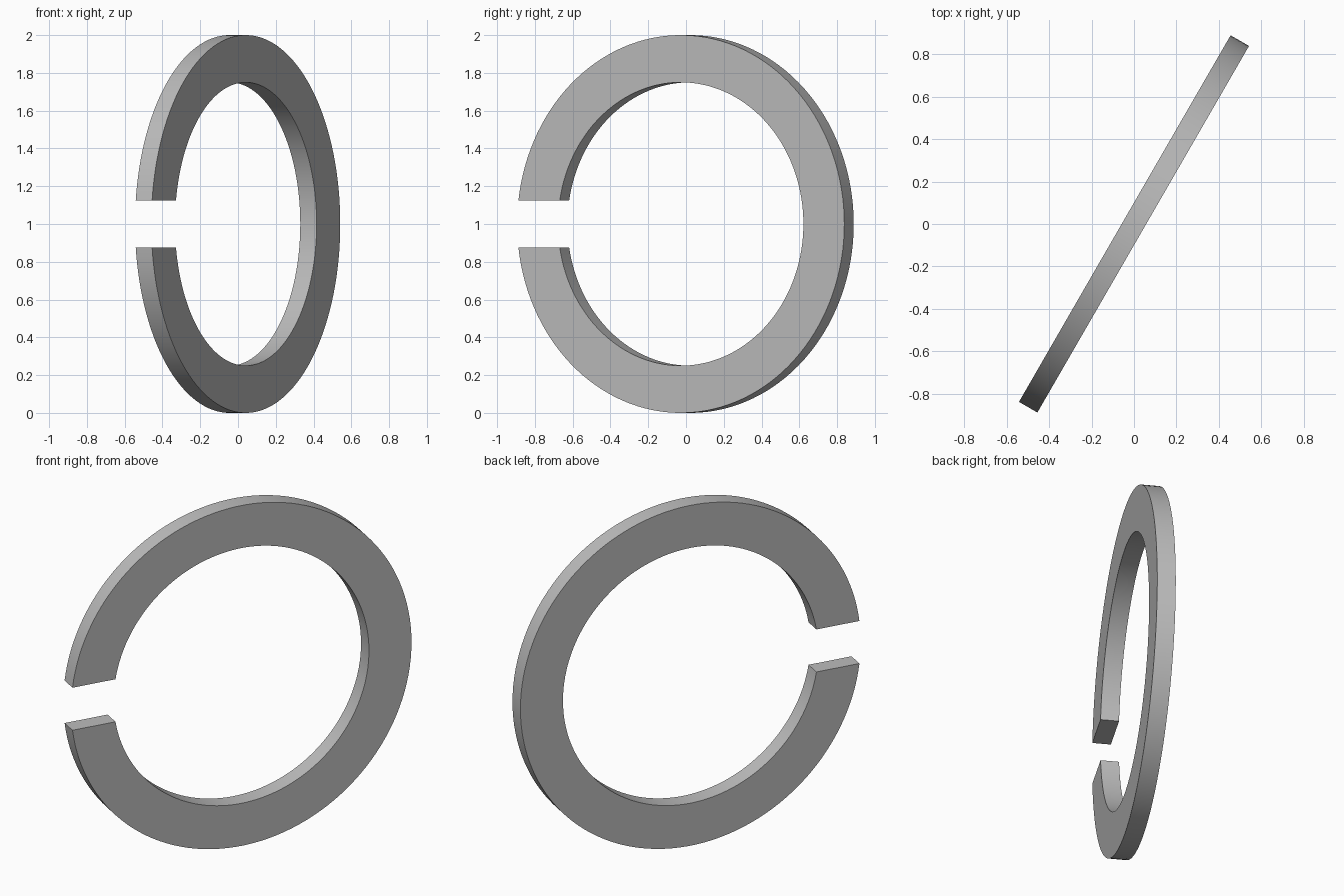
import bpy, bmesh
from math import asin, cos, sin, pi, radians
from mathutils import Matrix

OUTER, INNER = 1.0, 0.75
THICKNESS, HALF_GAP = 0.10, 0.125
SEGMENTS = 128

cube = bpy.data.objects.get("Cube")
if cube:
    bpy.data.objects.remove(cube, do_unlink=True)

# Plain grey material
grey = bpy.data.materials.new("plain grey")
grey.use_nodes = True
colour = (0.5, 0.5, 0.5, 1.0)
grey.diffuse_color = colour
grey.node_tree.nodes["Principled BSDF"].inputs["Base Color"].default_value = colour

bm = bmesh.new()


def arc(radius):
    """Arc in the XZ plane, open around -x with a gap of constant height."""
    start = -pi + asin(HALF_GAP / radius)
    step = -2 * start / SEGMENTS
    angles = [start + i * step for i in range(SEGMENTS + 1)]
    return [bm.verts.new((radius * cos(a), -THICKNESS / 2, radius * sin(a)))
            for a in angles]


# Flat open ring, then extruded to its thickness
outer, inner = arc(OUTER), arc(INNER)
flat = [bm.faces.new((outer[i], outer[i + 1], inner[i + 1], inner[i]))
        for i in range(SEGMENTS)]
extruded = bmesh.ops.extrude_face_region(bm, geom=flat, use_keep_orig=True)
back = [v for v in extruded["geom"] if isinstance(v, bmesh.types.BMVert)]
bmesh.ops.translate(bm, verts=back, vec=(0, THICKNESS, 0))
bmesh.ops.recalc_face_normals(bm, faces=bm.faces)

# Turn about the vertical, centre and stand on the ground
bm.transform(Matrix.Translation((-0.002, -0.003, OUTER)) @ Matrix.Rotation(radians(60), 4, "Z"))

mesh = bpy.data.meshes.new("split_ring")
bm.to_mesh(mesh)
bm.free()
mesh.materials.append(grey)
ring = bpy.data.objects.new("split_ring", mesh)
bpy.context.collection.objects.link(ring)

# Smooth curved walls with sharp rims
bpy.ops.object.select_all(action="DESELECT")
ring.select_set(True)
bpy.context.view_layer.objects.active = ring
bpy.ops.object.shade_smooth_by_angle(angle=radians(30))
